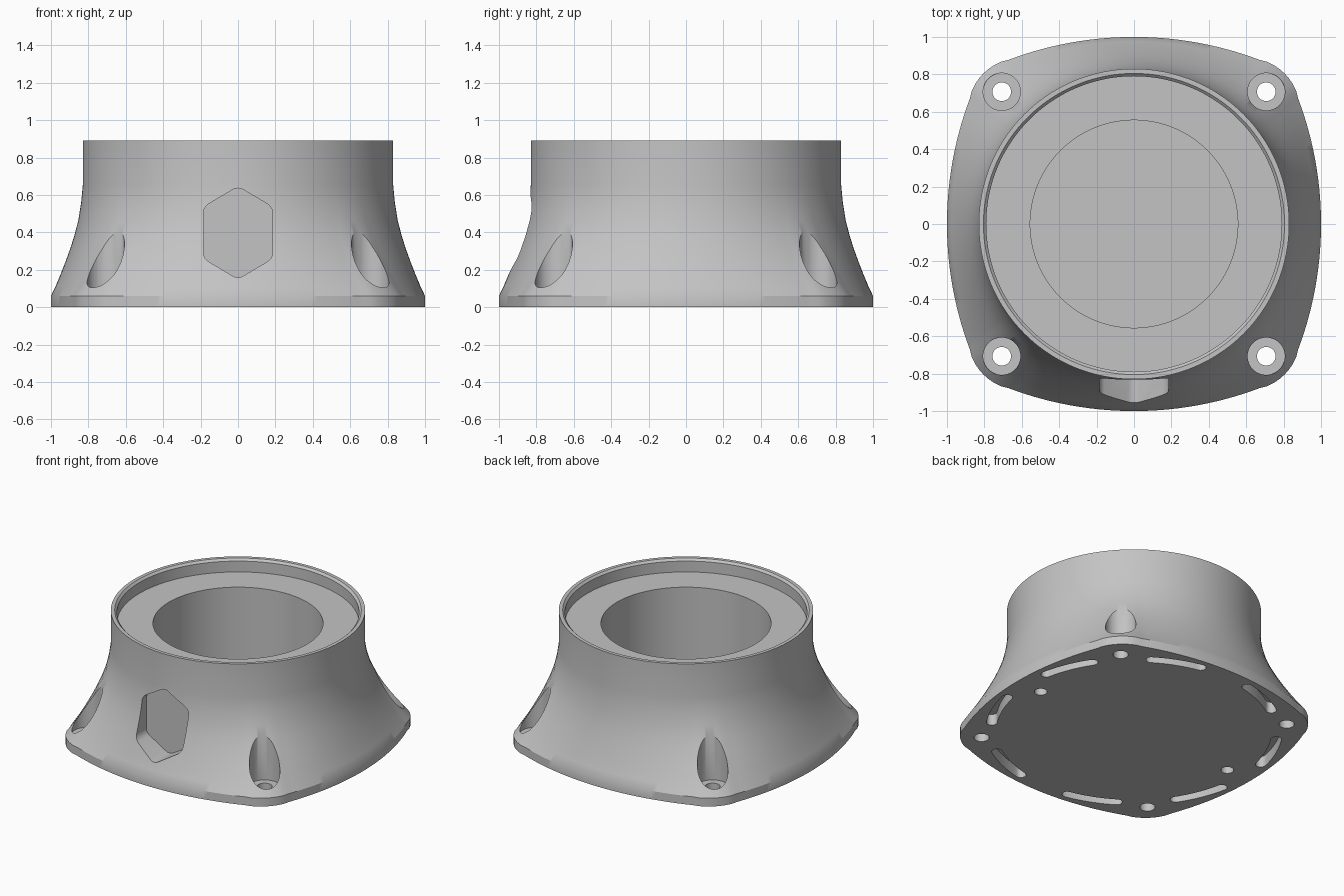
import bpy, bmesh
from math import sin, cos, pi, radians, sqrt, asin
from mathutils import Vector

if "Cube" in bpy.data.objects:
    bpy.data.objects.remove(bpy.data.objects["Cube"])

SEG = 192
NECK = 0.83      # neck radius
BOLT = 0.707     # bolt hole offset along x and y

grey = bpy.data.materials.new("plain grey")
grey.use_nodes = True
grey.diffuse_color = (0.55, 0.55, 0.55, 1)
grey.node_tree.nodes["Principled BSDF"].inputs["Base Color"].default_value = (0.55, 0.55, 0.55, 1)


def make_object(name, bm):
    bmesh.ops.recalc_face_normals(bm, faces=bm.faces)
    mesh = bpy.data.meshes.new(name)
    bm.to_mesh(mesh)
    bm.free()
    mesh.materials.append(grey)
    obj = bpy.data.objects.new(name, mesh)
    bpy.context.collection.objects.link(obj)
    return obj


def foot_radius(a):
    """Polar radius of the bulging square: wide side arcs joined by corner arcs."""
    a = a % (pi / 2)
    a = min(a, pi / 2 - a)
    side, corner, mid = 1.9, 0.29, 0.6
    if a < radians(39.2):
        shift = side - 1
        return -shift * cos(a) + sqrt(side ** 2 - (shift * sin(a)) ** 2)
    along = mid * (cos(a) + sin(a))
    across = mid * (cos(a) - sin(a))
    return along + sqrt(corner ** 2 - across ** 2)


# Body: rings of (circle radius, blend towards the foot outline, height)
flare = [(1, 0), (1, 0.06), (0.86, 0.11), (0.70, 0.175), (0.55, 0.24), (0.40, 0.31),
         (0.26, 0.385), (0.14, 0.465), (0.05, 0.56), (0, 0.65), (0, 0.89)]
rings = [(NECK, blend, z) for blend, z in flare]
rings += [(0.805, 0, 0.89), (0.79, 0, 0.875), (0.79, 0, 0.797),   # rim and ledge
          (0.555, 0, 0.797), (0.555, 0, 0.08)]                   # bore

bm = bmesh.new()
loops = []
for radius, blend, z in rings:
    loop = []
    for i in range(SEG):
        a = 2 * pi * i / SEG
        r = radius + (foot_radius(a) - radius) * blend
        loop.append(bm.verts.new((r * cos(a), r * sin(a), z)))
    loops.append(loop)
for low, high in zip(loops, loops[1:]):
    for i in range(SEG):
        j = (i + 1) % SEG
        bm.faces.new((low[i], low[j], high[j], high[i]))
bm.faces.new(loops[0][::-1])
bm.faces.new(loops[-1])
body = make_object("flared_base_body", bm)


# Cutters
cutters = []


def prism(name, points, start, end, along_y=False, rounding=0):
    bm = bmesh.new()

    def place(p, d):
        return (p[0], d, p[1]) if along_y else (p[0], p[1], d)
    a = [bm.verts.new(place(p, start)) for p in points]
    b = [bm.verts.new(place(p, end)) for p in points]
    bm.faces.new(a)
    bm.faces.new(b[::-1])
    sides = []
    for i in range(len(points)):
        j = (i + 1) % len(points)
        bm.faces.new((a[i], b[i], b[j], a[j]))
        sides.append(bm.edges.get((a[i], b[i])))
    if rounding:
        bmesh.ops.bevel(bm, geom=sides, offset=rounding, segments=4, profile=0.5, affect='EDGES')
    obj = make_object(name, bm)
    obj.hide_render = True
    cutters.append(obj)


def circle(x, y, r, n=40):
    return [(x + r * cos(2 * pi * i / n), y + r * sin(2 * pi * i / n)) for i in range(n)]


def arc_slot(middle, half, radius, width):
    """Curved slot with round ends, following a circle about the centre."""
    def on_arc(r, a):
        return (r * cos(a), r * sin(a))
    steps = 12
    angles = [middle - half + 2 * half * i / steps for i in range(steps + 1)]
    pts = [on_arc(radius + width, a) for a in angles]
    for end, turn in ((angles[-1], 0), (angles[0], pi)):
        c = on_arc(radius, end)
        for i in range(1, 8):
            t = end + turn + pi * i / 8
            pts.append((c[0] + width * cos(t), c[1] + width * sin(t)))
        if turn == 0:
            pts += [on_arc(radius - width, a) for a in reversed(angles)]
    return pts


# Bolt holes with counterbores at the four corners
for sx in (-1, 1):
    for sy in (-1, 1):
        prism("counterbore_cutter", circle(sx * BOLT, sy * BOLT, 0.1), 0.08, 1.0)
        prism("bolt_hole_cutter", circle(sx * BOLT, sy * BOLT, 0.05, 32), -0.1, 0.2)
    # Blind pin holes underneath
    prism("pin_hole_cutter", circle(sx * 0.795, 0, 0.042, 32), -0.1, 0.25)

# Curved slots underneath, a pair beside each corner
for k in range(4):
    for s in (-1, 1):
        prism("slot_cutter", arc_slot(k * pi / 2 + s * radians(22.7), radians(10.5), 0.935, 0.035),
              -0.1, 0.08)

# Six-sided pocket in the front
half = 0.185
hexagon = [(0, 0.645), (half, 0.535), (half, 0.26), (0, 0.15), (-half, 0.26), (-half, 0.535)]
prism("pocket_cutter", hexagon, -1.2, -0.78, along_y=True, rounding=0.03)

for cutter in cutters:
    mod = body.modifiers.new(cutter.name, 'BOOLEAN')
    mod.operation = 'DIFFERENCE'
    mod.solver = 'EXACT'
    mod.object = cutter

# Bake the cuts and drop the cutters
bpy.context.view_layer.update()
graph = bpy.context.evaluated_depsgraph_get()
cut_mesh = bpy.data.meshes.new_from_object(body.evaluated_get(graph))
body.modifiers.clear()
body.data = cut_mesh
for cutter in cutters:
    bpy.data.objects.remove(cutter)

for o in bpy.context.selected_objects:
    o.select_set(False)
body.select_set(True)
bpy.context.view_layer.objects.active = body
bpy.ops.object.shade_smooth_by_angle(angle=radians(30))
